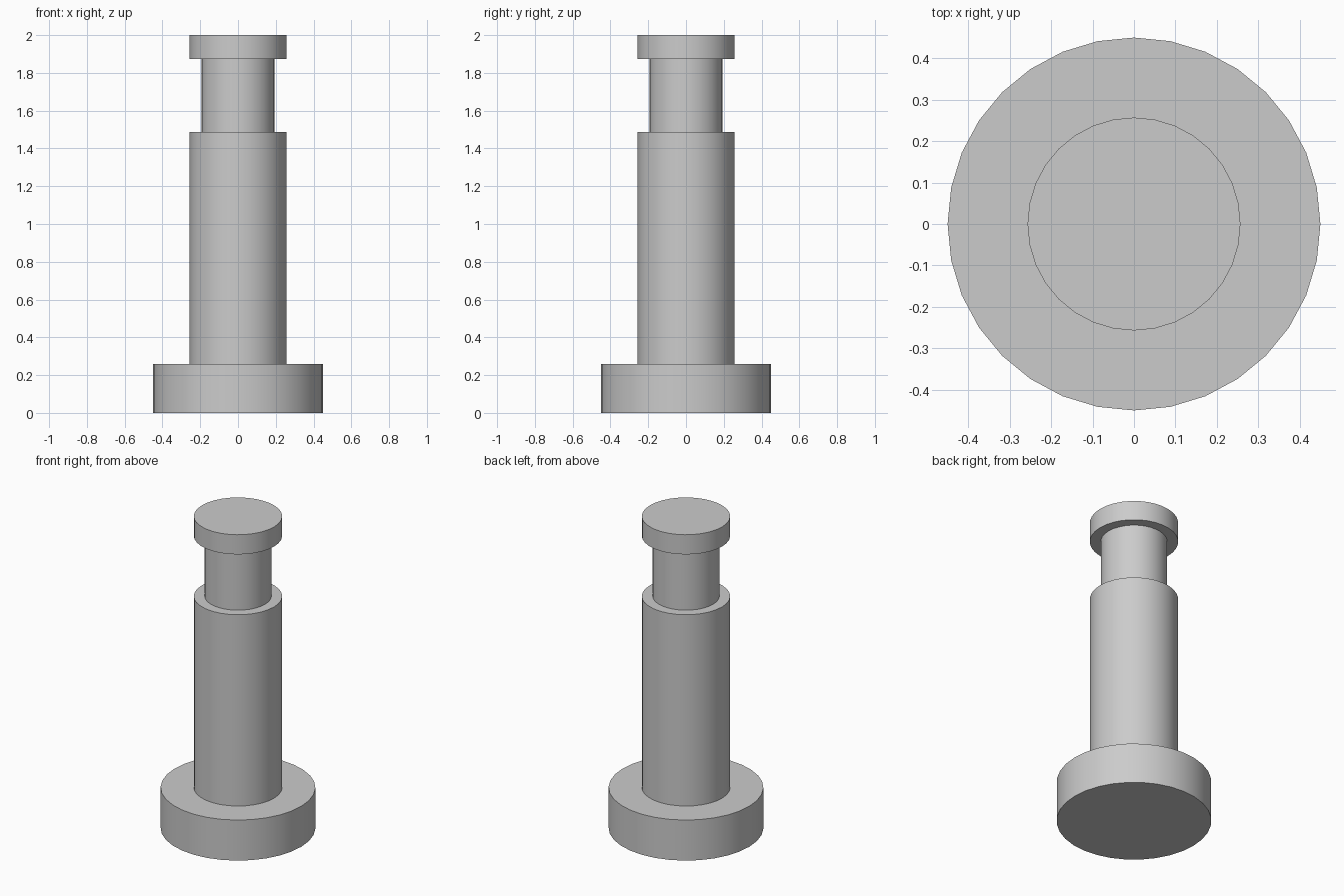
import bpy
import bmesh
import math

cube = bpy.data.objects.get("Cube")
if cube:
    bpy.data.objects.remove(cube, do_unlink=True)

SIDES = 32

# Single plain grey
grey = bpy.data.materials.new("plain grey")
grey.use_nodes = True
colour = (0.6, 0.6, 0.6, 1.0)
grey.diffuse_color = colour
grey.node_tree.nodes["Principled BSDF"].inputs["Base Color"].default_value = colour


def lathe(name, profile):
    """Spin a (radius, height) profile around z and cap both ends."""
    bm = bmesh.new()
    rings = []
    for radius, z in profile:
        angles = [math.tau * i / SIDES for i in range(SIDES)]
        rings.append([bm.verts.new((radius * math.cos(a), radius * math.sin(a), z))
                      for a in angles])
    for low, high in zip(rings, rings[1:]):
        for i in range(SIDES):
            j = (i + 1) % SIDES
            bm.faces.new((low[i], low[j], high[j], high[i]))
    bm.faces.new(list(reversed(rings[0])))
    bm.faces.new(rings[-1])
    mesh = bpy.data.meshes.new(name)
    bm.to_mesh(mesh)
    bm.free()
    mesh.materials.append(grey)
    obj = bpy.data.objects.new(name, mesh)
    bpy.context.collection.objects.link(obj)
    bpy.ops.object.select_all(action="DESELECT")
    obj.select_set(True)
    bpy.context.view_layer.objects.active = obj
    bpy.ops.object.shade_smooth_by_angle(angle=math.radians(30))
    return obj


# Stepped pin: wide foot, long shaft, narrow neck, cap
BASE, SHAFT, NECK = 0.45, 0.257, 0.194
FOOT_TOP, SHAFT_TOP, CAP_BOTTOM, TOP = 0.26, 1.487, 1.874, 2.0
lathe("stepped_pin", [
    (BASE, 0), (BASE, FOOT_TOP),
    (SHAFT, FOOT_TOP), (SHAFT, SHAFT_TOP),
    (NECK, SHAFT_TOP), (NECK, CAP_BOTTOM),
    (SHAFT, CAP_BOTTOM), (SHAFT, TOP),
])
